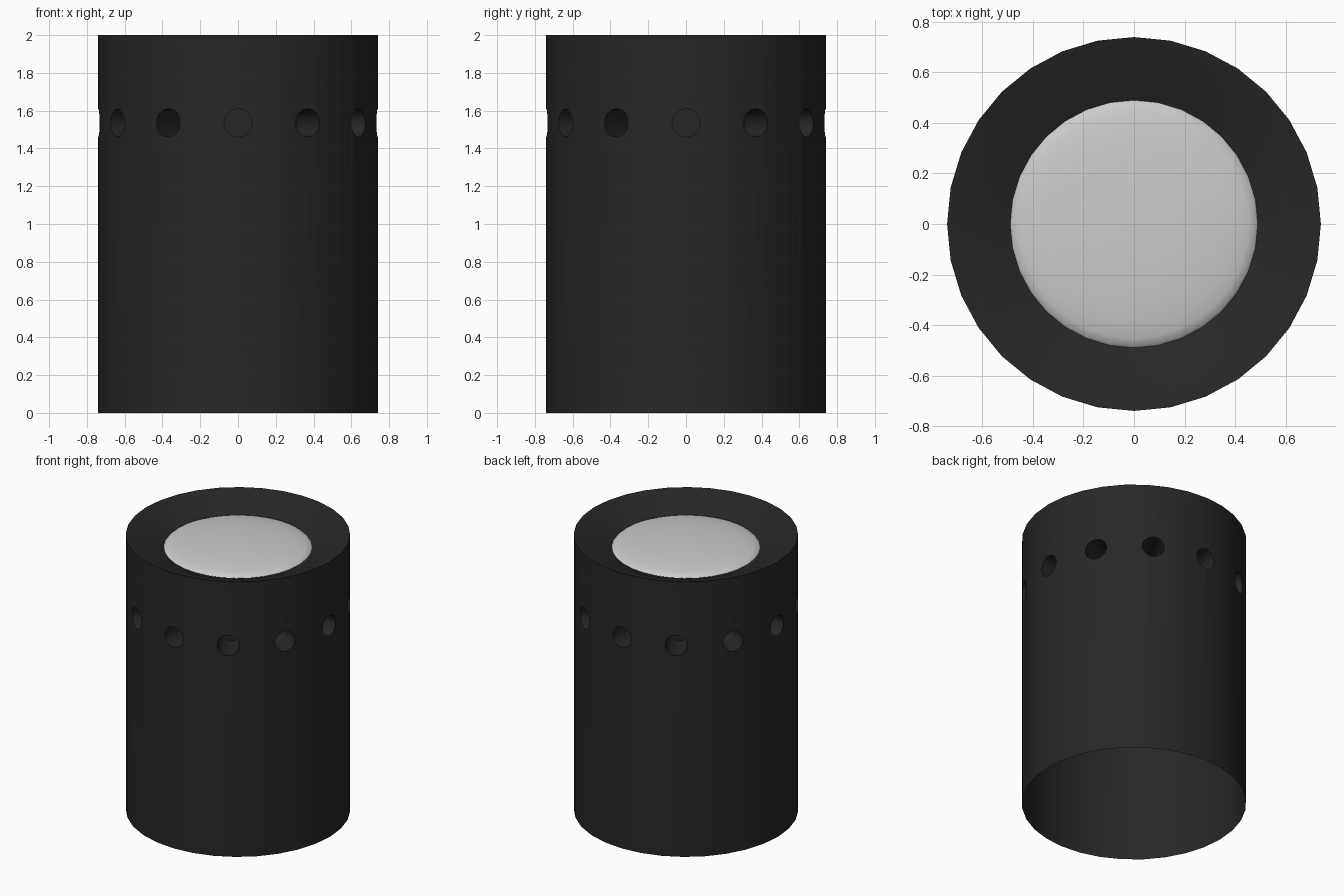
import bpy, bmesh, math
from mathutils import Matrix, Vector

if "Cube" in bpy.data.objects:
    bpy.data.objects.remove(bpy.data.objects["Cube"])

SIDES = 32
R, H = 0.74, 2.0


def material(name, rgb):
    m = bpy.data.materials.new(name)
    m.diffuse_color = (*rgb, 1)
    m.use_nodes = True
    m.node_tree.nodes["Principled BSDF"].inputs["Base Color"].default_value = m.diffuse_color
    return m


def make_object(name, bm, mat=None):
    bmesh.ops.recalc_face_normals(bm, faces=bm.faces)
    me = bpy.data.meshes.new(name)
    bm.to_mesh(me)
    bm.free()
    ob = bpy.data.objects.new(name, me)
    bpy.context.collection.objects.link(ob)
    if mat:
        me.materials.append(mat)
    return ob


def lathe(profile, cap_start=False, cap_end=False):
    """Rings of (radius, z) joined into a surface; radius 0 is a pole."""
    bm = bmesh.new()
    rings = []
    for r, z in profile:
        n = SIDES if r > 0 else 1
        rings.append([bm.verts.new((r * math.cos(2 * math.pi * i / SIDES),
                                    r * math.sin(2 * math.pi * i / SIDES), z)) for i in range(n)])
    for a, b in zip(rings, rings[1:]):
        for i in range(SIDES):
            j = (i + 1) % SIDES
            if len(b) == 1:
                bm.faces.new((a[i], a[j], b[0]))
            else:
                bm.faces.new((a[i], a[j], b[j], b[i]))
    if cap_start:
        bm.faces.new(rings[0])
    if cap_end:
        bm.faces.new(rings[-1])
    return bm


def smooth(ob):
    bpy.ops.object.select_all(action='DESELECT')
    ob.select_set(True)
    bpy.context.view_layer.objects.active = ob
    bpy.ops.object.shade_smooth_by_angle(angle=math.radians(30))


black = material("black", (0.02, 0.02, 0.02))

# Housing: cylinder with a sloping funnel rim at the top
housing = make_object("housing", lathe(
    [(R, 0), (R, H), (0.62, 1.965), (0.49, 1.91)], True, True), black)

# Ring of twelve round pockets
bm = bmesh.new()
for k in range(12):
    a = k * math.pi / 6
    d = Vector((math.cos(a), math.sin(a), 0))
    mat = Matrix.Translation(d * 0.67 + Vector((0, 0, 1.535))) @ d.to_track_quat('Z', 'Y').to_matrix().to_4x4()
    bmesh.ops.create_cone(bm, cap_ends=True, segments=24, radius1=0.074,
                          radius2=0.074, depth=0.34, matrix=mat)
cutter = make_object("pocket_cutter", bm, black)
mod = housing.modifiers.new("pockets", 'BOOLEAN')
mod.object = cutter
mod.solver = 'EXACT'
bpy.context.view_layer.objects.active = housing
bpy.ops.object.modifier_apply(modifier=mod.name)
bpy.data.objects.remove(cutter)

# Open the underside and the mouth that the lens fills
bm = bmesh.new()
bm.from_mesh(housing.data)
ends = [f for f in bm.faces if abs(f.normal.z) > 0.99
        and (f.calc_center_median().z < 0.01 or abs(f.calc_center_median().z - 1.91) < 0.005)]
bmesh.ops.delete(bm, geom=ends, context='FACES')
bm.to_mesh(housing.data)
bm.free()
smooth(housing)

# Lens: shallow dome set in the mouth
dome = [(0.49 * math.cos(t), 1.91 + 0.05 * math.sin(t))
        for t in (k * math.pi / 16 for k in range(8))] + [(0, 1.96)]
lens = make_object("lens", lathe(dome))
for f in lens.data.polygons:
    if f.normal.z < 0:
        lens.data.flip_normals()
        break
smooth(lens)
